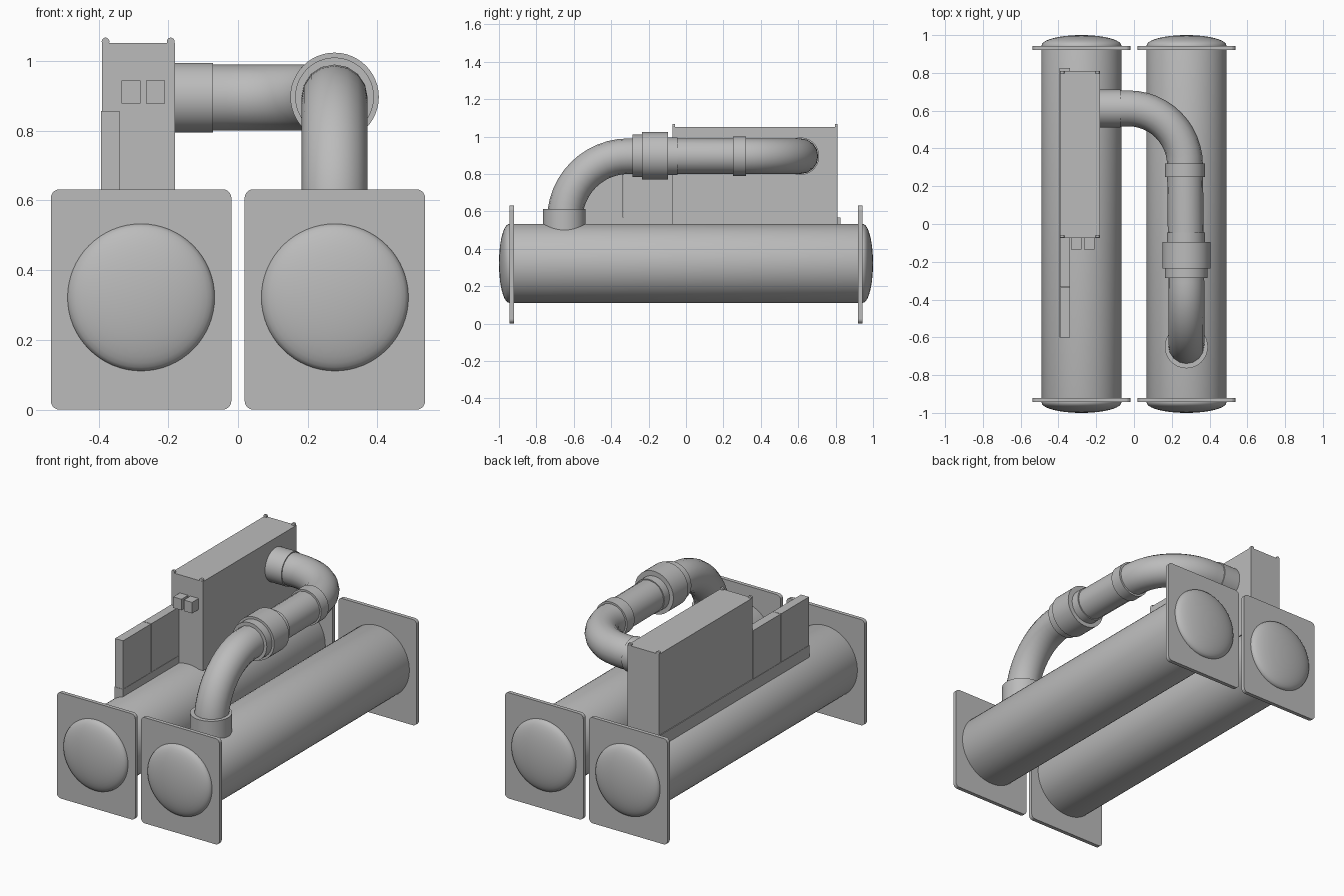
import bpy, bmesh, math
from mathutils import Vector

default = bpy.data.objects.get("Cube")
if default:
    bpy.data.objects.remove(default, do_unlink=True)

grey = bpy.data.materials.new("plain_grey")
grey.use_nodes = True
COLOR = (0.5, 0.5, 0.5, 1)
grey.diffuse_color = COLOR
grey.node_tree.nodes["Principled BSDF"].inputs["Base Color"].default_value = COLOR


def smooth(obj):
    bpy.ops.object.select_all(action='DESELECT')
    obj.select_set(True)
    bpy.context.view_layer.objects.active = obj
    bpy.ops.object.shade_smooth_by_angle(angle=math.radians(35))


def finish(name, bm, is_smooth=False):
    bmesh.ops.recalc_face_normals(bm, faces=bm.faces)
    mesh = bpy.data.meshes.new(name)
    bm.to_mesh(mesh)
    bm.free()
    mesh.materials.append(grey)
    obj = bpy.data.objects.new(name, mesh)
    bpy.context.collection.objects.link(obj)
    if is_smooth:
        smooth(obj)
    return obj


def box(name, x, y, z, corner=0):
    """Box from (min, max) ranges; corner rounds the edges running along y."""
    bm = bmesh.new()
    bmesh.ops.create_cube(bm, size=1)
    for v in bm.verts:
        v.co = [r[0] if c < 0 else r[1] for c, r in zip(v.co, (x, y, z))]
    if corner:
        edges = [e for e in bm.edges
                 if abs(e.verts[0].co.y - e.verts[1].co.y) > 1e-5]
        bmesh.ops.bevel(bm, geom=edges, offset=corner, segments=5,
                        profile=0.5, affect='EDGES')
    return finish(name, bm)


def lathe(name, center, axis, profile, steps=48):
    """Revolve (radius, distance along axis) points around an axis."""
    bm = bmesh.new()
    verts = [bm.verts.new((r, 0, d)) for r, d in profile]
    edges = [bm.edges.new(pair) for pair in zip(verts, verts[1:])]
    bmesh.ops.spin(bm, geom=verts + edges, cent=(0, 0, 0), axis=(0, 0, 1),
                   angle=math.tau, steps=steps)
    bmesh.ops.remove_doubles(bm, verts=bm.verts, dist=1e-5)
    turn = Vector((0, 0, 1)).rotation_difference(Vector(axis))
    for v in bm.verts:
        v.co = turn @ v.co + Vector(center)
    return finish(name, bm, True)


def collar(name, center, axis, radius, length):
    h = length / 2
    return lathe(name, center, axis, [(0, -h), (radius, -h), (radius, h), (0, h)])


# Two long tanks with domed ends, each carried by two square end plates
TANK_X, TANK_Z, TANK_R = 0.278, 0.322, 0.211
dome = []
for i in range(11):
    a = math.pi / 2 * i / 10
    dome.append((TANK_R * math.sin(a), 0.945 + 0.055 * math.cos(a)))
dome[0] = (0, 1.0)
tank_profile = dome + [(r, -d) for r, d in reversed(dome)]
for side, sx in (("right", -1), ("left", 1)):
    cx = sx * TANK_X
    lathe(side + "_tank", (cx, 0, TANK_Z), (0, 1, 0), tank_profile, 64)
    for end, sy in (("front", -1), ("back", 1)):
        ys = sorted((sy * 0.92, sy * 0.943))
        box(f"{side}_{end}_plate", (cx - 0.259, cx + 0.259), ys, (0, 0.632), 0.025)

# Control cabinet with side panels, base rail and switch boxes
box("cabinet", (-0.39, -0.18), (-0.073, 0.81), (0.52, 1.052))
box("rear_side_panel", (-0.393, -0.34), (-0.333, -0.07), (0.56, 0.857))
box("front_side_panel", (-0.393, -0.34), (-0.6, -0.336), (0.56, 0.857))
box("base_rail", (-0.395, -0.338), (-0.602, 0.825), (0.49, 0.568))
for i, x in enumerate((-0.334, -0.264)):
    box(f"switch_box_{i + 1}", (x, x + 0.055), (-0.135, -0.07), (0.878, 0.944))
for i, (x, y) in enumerate([(x, y) for x in (-0.38, -0.193) for y in (-0.066, 0.803)]):
    collar(f"lifting_eye_{i + 1}", (x, y, 1.056), (0, 1, 0), 0.011, 0.012)

# Connecting pipe: out of the cabinet, round a bend, forward, then down
PIPE_Z = 0.895
path = [Vector((-0.2, 0.612, PIPE_Z))]
for i in range(13):
    a = math.pi / 2 * i / 12
    path.append(Vector((-0.03 + 0.3 * math.sin(a), 0.312 + 0.3 * math.cos(a), PIPE_Z)))
for i in range(13):
    a = math.pi / 2 * i / 12
    path.append(Vector((0.277, -0.308 - 0.34 * math.sin(a), 0.555 + 0.34 * math.cos(a))))
path.append(Vector((0.277, -0.648, 0.48)))

curve = bpy.data.curves.new("connecting_pipe", 'CURVE')
curve.dimensions = '3D'
curve.bevel_depth = 0.095
curve.bevel_resolution = 6
curve.use_fill_caps = True
spline = curve.splines.new('POLY')
spline.points.add(len(path) - 1)
for point, co in zip(spline.points, path):
    point.co = (*co, 1)
curve.materials.append(grey)
pipe = bpy.data.objects.new("connecting_pipe", curve)
bpy.context.collection.objects.link(pipe)
bpy.ops.object.select_all(action='DESELECT')
pipe.select_set(True)
bpy.context.view_layer.objects.active = pipe
bpy.ops.object.convert(target='MESH')
smooth(bpy.context.view_layer.objects.active)

# Pipe collars and couplings
collar("cabinet_sleeve", (-0.13, 0.612, PIPE_Z), (1, 0, 0), 0.1, 0.116)
collar("bend_collar", (0.27, 0.285, PIPE_Z), (0, 1, 0), 0.105, 0.07)
collar("coupling_rear_ring", (0.275, -0.075, PIPE_Z), (0, 1, 0), 0.1, 0.06)
collar("coupling", (0.277, -0.165, 0.897), (0, 1, 0), 0.127, 0.14)
collar("coupling_front_ring", (0.277, -0.26, 0.897), (0, 1, 0), 0.113, 0.05)
collar("tank_nozzle", (0.277, -0.65, 0.54), (0, 0, 1), 0.114, 0.146)
